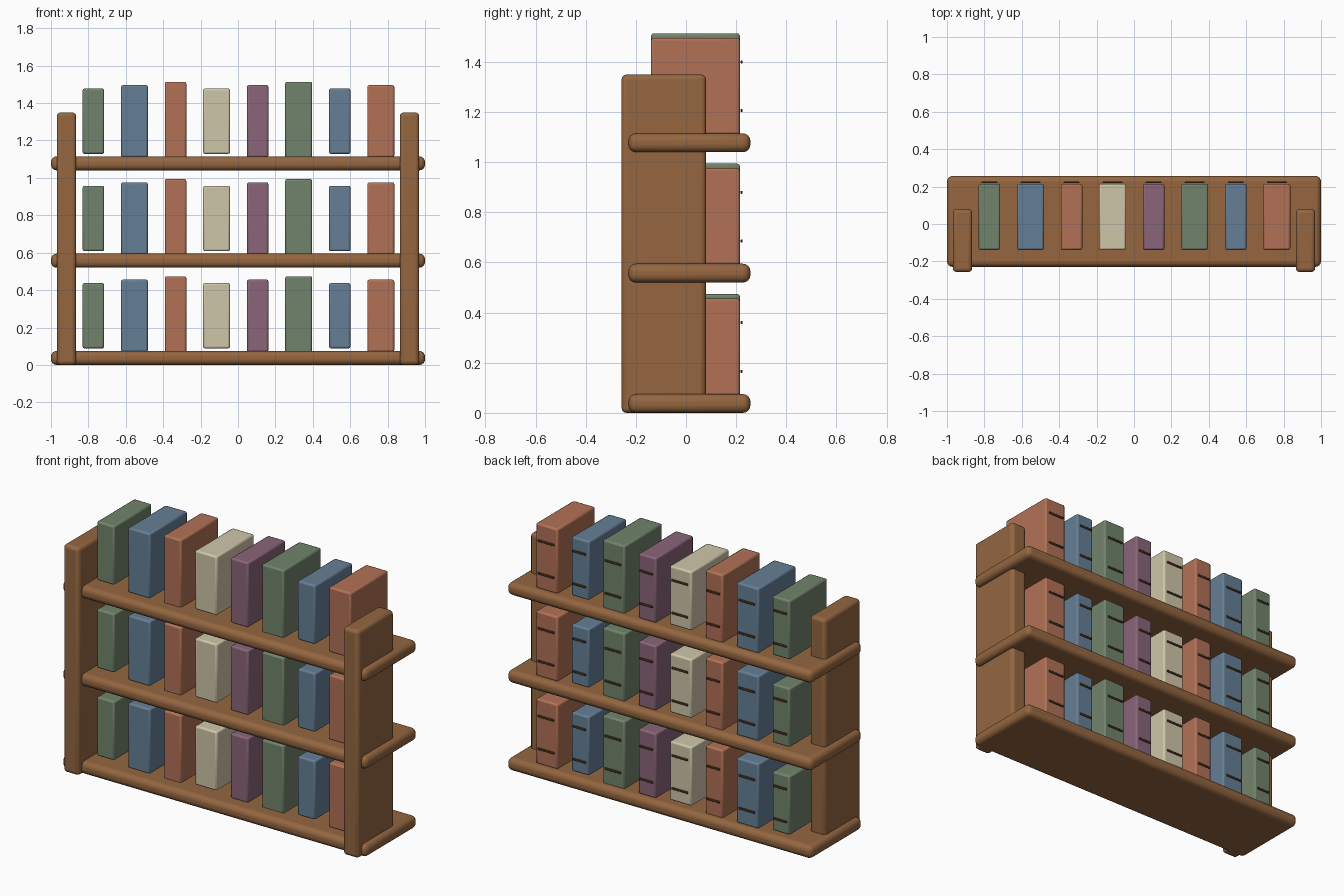
import bpy
import math

if "Cube" in bpy.data.objects:
    bpy.data.objects.remove(bpy.data.objects["Cube"])


def material(name, rgb):
    m = bpy.data.materials.new(name)
    m.diffuse_color = (*[(c / 255) ** 2.2 for c in rgb], 1)
    m.use_nodes = True
    m.node_tree.nodes["Principled BSDF"].inputs["Base Color"].default_value = m.diffuse_color
    return m


def box(name, centre, size, bevel, mat, segments=3):
    bpy.ops.mesh.primitive_cube_add(size=1, location=centre)
    ob = bpy.context.object
    ob.name = name
    ob.scale = size
    bpy.ops.object.transform_apply(location=False, rotation=False, scale=True)
    mod = ob.modifiers.new("rounding", 'BEVEL')
    mod.width = bevel
    mod.segments = segments
    bpy.ops.object.shade_smooth_by_angle(angle=math.radians(40))
    ob.data.materials.append(mat)
    return ob


wood = material("wood", (147, 102, 66))
band = material("spine_band", (92, 66, 44))
green = material("green_cover", (113, 131, 107))
blue = material("blue_cover", (101, 126, 148))
rust = material("rust_cover", (177, 113, 87))
cream = material("cream_cover", (206, 197, 168))
plum = material("plum_cover", (137, 101, 121))
covers = [green, blue, rust, cream, plum]

# Side posts
for side, x in (("left", -0.917), ("right", 0.917)):
    box(f"{side}_post", (x, -0.0885, 0.675), (0.104, 0.337, 1.35), 0.02, wood)

for level in range(3):
    z = 0.0375 + 0.52 * level
    # Shelf board with rounded edges
    box(f"shelf_{level + 1}", (0, 0.014, z), (2, 0.486, 0.075), 0.03, wood, 4)

    # Row of books, with two raised bands on each spine
    mid = 0.26 + 0.52 * level + 0.003
    for i in range(8):
        x = -0.773 + 0.2195 * i
        width = 0.115 if i % 2 == 0 else 0.144
        height = 0.35 + 0.036 * (i % 3)
        box(f"book_{level + 1}_{i + 1}", (x, 0.038, mid),
            (width, 0.354, height), 0.01, covers[i % 5], 2)
        for k, dz in enumerate((-0.097, 0.097)):
            box(f"spine_band_{level + 1}_{i + 1}_{k + 1}", (x, 0.222, mid + dz),
                (width * 0.74, 0.008, 0.012), 0.002, band, 1)
